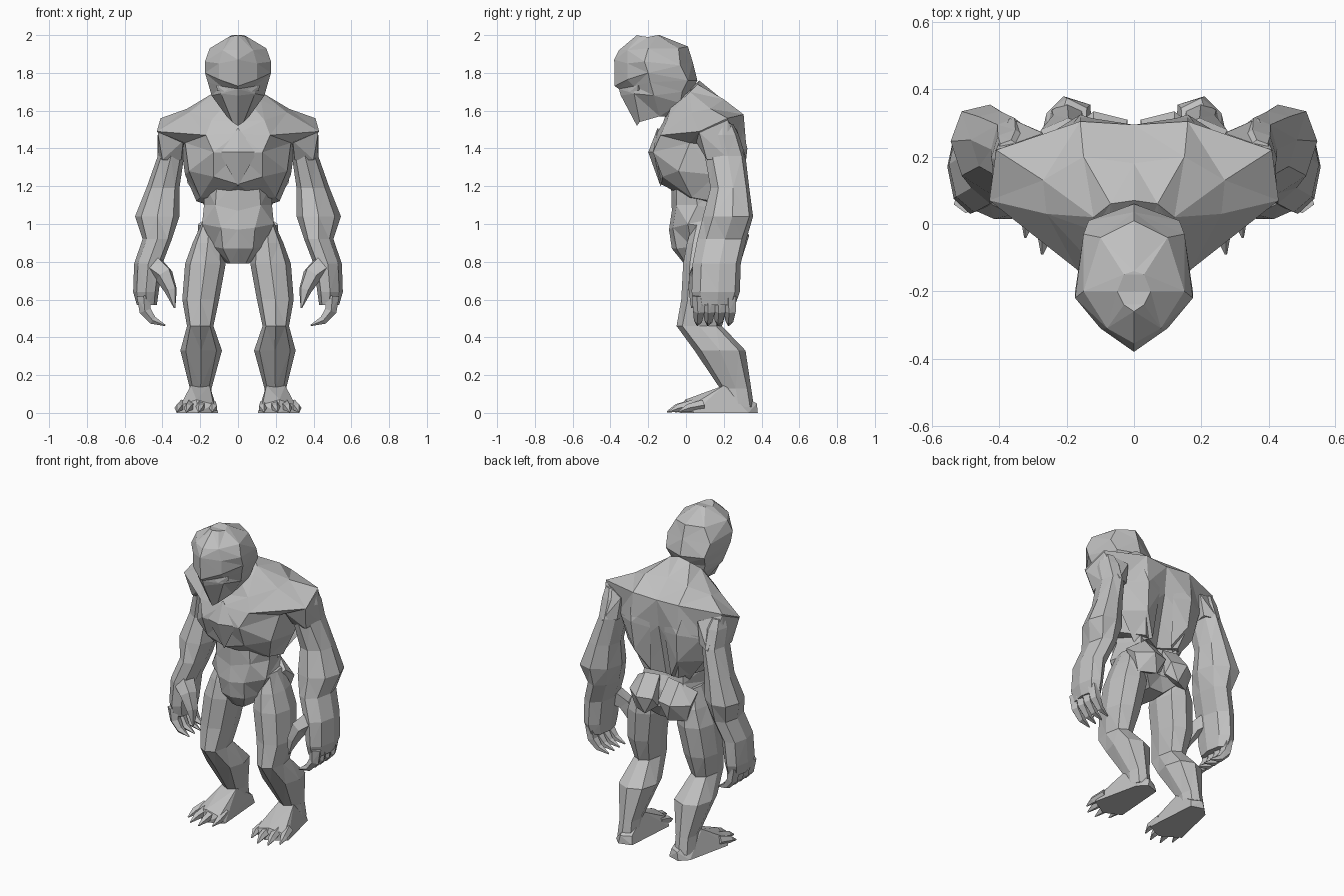
import bpy, bmesh, math
from mathutils import Vector
from mathutils.bvhtree import BVHTree

skin = bpy.data.materials.new("stone_grey")
skin.diffuse_color = (0.53, 0.53, 0.53, 1)


def finish(name, bm):
    """Turn a bmesh into a flat-shaded object."""
    bmesh.ops.remove_doubles(bm, verts=bm.verts, dist=0.0005)
    bmesh.ops.triangulate(bm, faces=bm.faces)
    bmesh.ops.recalc_face_normals(bm, faces=bm.faces)
    mesh = bpy.data.meshes.new(name)
    bm.to_mesh(mesh)
    bm.free()
    mesh.materials.append(skin)
    obj = bpy.data.objects.new(name, mesh)
    bpy.context.collection.objects.link(obj)
    return obj


def loft(name, rings):
    """Skin a stack of closed rings and cap both ends."""
    bm = bmesh.new()
    vs = [[bm.verts.new(p) for p in r] for r in rings]
    n = len(vs[0])
    for a, b in zip(vs, vs[1:]):
        for i in range(n):
            j = (i + 1) % n
            bm.faces.new((a[i], a[j], b[j], b[i]))
    bm.faces.new(vs[0])
    bm.faces.new(vs[-1])
    return finish(name, bm)


def half_loft(name, halves):
    """Rings given from front centre to back centre, mirrored in x."""
    return loft(name, [h + [(-x, y, z) for x, y, z in h[-2:0:-1]] for h in halves])


def both(name, maker, *args):
    """Make a right-hand part and its mirrored twin."""
    obj = maker("right_" + name, *args)
    bm = bmesh.new()
    bm.from_mesh(obj.data)
    for v in bm.verts:
        v.co.x *= -1
    finish("left_" + name, bm)


def limb(name, spans, skew=0, corner=1.05, sides=8):
    """Stack of eight-sided sections: z, x min, x max, y min, y max."""
    rings = []
    for z, x0, x1, y0, y1 in spans:
        ring = []
        for i in range(sides):
            a = math.tau * i / sides
            k = corner if i % 2 else 1
            dx = k * (x1 - x0) / 2 * math.cos(a)
            dy = k * (y1 - y0) / 2 * math.sin(a)
            ring.append(((x0 + x1) / 2 + dx, (y0 + y1) / 2 + dy + skew * dx, z))
        rings.append(ring)
    return loft(name, rings)


def hull(name, pts):
    bm = bmesh.new()
    for p in pts:
        bm.verts.new(p)
    bmesh.ops.convex_hull(bm, input=bm.verts)
    bmesh.ops.delete(bm, geom=[v for v in bm.verts if not v.link_faces], context='VERTS')
    return finish(name, bm)


def claw(name, path, radii, sides=5):
    """Tapered tube along a short path."""
    pts = [Vector(p) for p in path]
    rings = []
    for i, p in enumerate(pts):
        d = pts[min(i + 1, len(pts) - 1)] - pts[max(i - 1, 0)]
        q = d.to_track_quat('Z', 'Y')
        rings.append([p + q @ Vector((math.cos(math.tau * k / sides),
                                      math.sin(math.tau * k / sides), 0)) * radii[i]
                      for k in range(sides)])
    return loft(name, rings)


def inside(tree, p):
    """Ray parity test for a closed part."""
    d, hits = Vector((.31, .52, .79)).normalized(), 0
    while True:
        loc = tree.ray_cast(p, d)[0]
        if loc is None:
            return hits % 2 == 1
        p, hits = loc + d * 1e-5, hits + 1


# Head: crown, slanted brow, eye hollow, muzzle, chin
half_loft("head", [
    [(0, -.26, 2), (.03, -.24, 1.995), (.05, -.2, 1.99), (.03, -.15, 2), (0, -.14, 2)],
    [(0, -.355, 1.92), (.08, -.31, 1.92), (.15, -.2, 1.93), (.1, -.04, 1.93), (0, .01, 1.94)],
    [(0, -.38, 1.87), (.1, -.31, 1.85), (.175, -.22, 1.86), (.15, -.03, 1.84), (0, .035, 1.86)],
    [(0, -.378, 1.73), (.1, -.31, 1.765), (.175, -.2, 1.8), (.135, .01, 1.76), (0, .06, 1.76)],
    [(0, -.355, 1.715), (.09, -.275, 1.73), (.16, -.19, 1.75), (.12, -.02, 1.7), (0, .03, 1.7)],
    [(0, -.345, 1.68), (.09, -.275, 1.69), (.14, -.17, 1.68), (.1, -.03, 1.64), (0, 0, 1.63)],
    [(0, -.26, 1.52), (.03, -.245, 1.54), (.06, -.14, 1.57), (.04, -.09, 1.57), (0, -.09, 1.57)]])
both("eye", hull, [(.05, -.31, 1.715), (.115, -.255, 1.735), (.11, -.255, 1.705),
                   (.07, -.297, 1.7), (.08, -.22, 1.72)])

# Neck, shoulders and rib cage
half_loft("chest", [
    [(0, -.1, 1.6), (.08, -.08, 1.62), (.12, -.02, 1.66), (.12, .02, 1.7), (.07, .06, 1.74), (0, .07, 1.76)],
    [(0, -.12, 1.54), (.14, -.1, 1.55), (.26, .03, 1.59), (.27, .13, 1.61), (.15, .2, 1.66), (0, .18, 1.67)],
    [(0, -.155, 1.48), (.17, -.135, 1.47), (.43, .07, 1.49), (.41, .22, 1.56), (.16, .305, 1.58), (0, .295, 1.57)],
    [(0, -.17, 1.37), (.13, -.175, 1.38), (.28, .02, 1.43), (.3, .24, 1.4), (.16, .32, 1.4), (0, .275, 1.4)],
    [(0, -.13, 1.21), (.13, -.125, 1.25), (.26, -.04, 1.28), (.28, .16, 1.26), (.16, .3, 1.24), (0, .24, 1.25)],
    [(0, 0, 1.14), (.1, 0, 1.14), (.2, .03, 1.14), (.22, .14, 1.12), (.12, .25, 1.09), (0, .2, 1.07)]])
hull("sternum", [(0, -.15, 1.51), (.1, -.17, 1.38), (-.1, -.17, 1.38),
                 (0, -.2, 1.38), (0, -.135, 1.2), (0, -.05, 1.36)])
both("lat", hull, [(.06, .295, 1.5), (.18, .3, 1.5), (.05, .29, 1.38), (.16, .325, 1.4), (.28, .25, 1.38),
                   (.27, .2, 1.22), (.15, .305, 1.22), (.07, .25, 1.09), (.15, .18, 1.06)])
both("deltoid", hull, [(.29, .05, 1.44), (.425, .07, 1.485), (.41, .22, 1.55), (.4, .11, 1.34),
                       (.42, .22, 1.35), (.37, .315, 1.35), (.27, .27, 1.5), (.29, .28, 1.36), (.3, .12, 1.34)])

# Belly and pelvis
half_loft("abdomen", [
    [(0, -.08, 1.24), (.11, -.05, 1.24), (.18, .04, 1.22), (.12, .2, 1.2), (0, .19, 1.2)],
    [(0, -.075, 1.07), (.12, -.05, 1.1), (.18, .06, 1.1), (.14, .23, 1.05), (0, .19, 1.05)],
    [(0, -.09, .97), (.09, -.07, .98), (.19, .01, 1.0), (.17, .26, .97), (0, .23, .97)],
    [(0, -.075, .87), (.08, -.05, .87), (.13, .03, .88), (.14, .27, .87), (0, .24, .87)],
    [(0, -.01, .79), (.04, .0, .79), (.06, .1, .79), (.05, .2, .79), (0, .2, .79)]])
both("glute", hull, [(.03, .22, 1.06), (.12, .24, 1.06), (.21, .18, 1.0), (.215, .26, .94), (.12, .335, .94),
                     (.02, .31, .94), (.015, .26, .88), (.08, .3, .83), (.18, .25, .83), (.1, .1, .9)])

# Legs: hip, thigh, knee, calf, ankle
both("leg", limb, [(1.01, .11, .19, .04, .2), (.9, .08, .24, .005, .25), (.79, .065, .28, -.015, .26),
                   (.6, .1, .295, -.025, .235), (.46, .13, .27, -.05, .19), (.33, .085, .305, .045, .315),
                   (.13, .14, .255, .18, .345), (.03, .14, .26, .2, .36)])
both("foot", hull, [(.21, .38, 0), (.13, .355, 0), (.26, .33, 0), (.2, .375, .05), (.14, .345, .05),
                    (.15, .2, .145), (.25, .2, .145), (.105, .02, 0), (.325, .04, 0), (.13, 0, .045),
                    (.22, -.005, .07), (.305, .03, .04), (.21, -.03, 0)])
for i, (x, y) in enumerate([(.13, -.06), (.2, -.1), (.265, -.09), (.315, -.04)]):
    both(f"toe_{i + 1}", claw, [(.19 + (x - .19) * .8, y + .13, .042),
                                (x, y + .05, .026), (x + .008, y, .006)], [.03, .022, .004])

# Arms: shoulder, elbow, forearm, palm
both("arm", limb, [(1.53, .32, .41, .12, .25), (1.47, .28, .425, .08, .28), (1.36, .285, .425, .1, .315),
                   (1.19, .31, .485, .13, .335), (1.04, .31, .545, .09, .355), (.92, .35, .505, .06, .32),
                   (.79, .4, .55, .035, .29), (.64, .42, .555, .03, .285), (.57, .43, .535, .05, .26)], .2, 1.02)

# Hands: thumb and curled clawed fingers
both("thumb", claw, [(.45, .1, .78), (.39, .06, .73), (.355, .045, .65), (.335, .03, .555)],
     [.065, .052, .035, .004])
for i, y in enumerate([.07, .125, .18, .235]):
    both(f"finger_{i + 1}", claw, [(.5, y, .62), (.49, y, .54), (.45, y - .005, .49), (.385, y - .01, .463)],
         [.038, .033, .023, .004])

# Drop faces buried wholly inside a neighbouring part
parts = list(bpy.context.collection.objects)
trees = [BVHTree.FromPolygons([v.co for v in o.data.vertices], [p.vertices[:] for p in o.data.polygons])
         for o in parts]
for o, own in zip(parts, trees):
    bm = bmesh.new()
    bm.from_mesh(o.data)
    buried = []
    for f in bm.faces:
        probes = [v.co for v in f.verts] + [f.calc_center_median()]
        probes += [(e.verts[0].co + e.verts[1].co) / 2 for e in f.edges]
        if any(t is not own and all(inside(t, p) for p in probes) for t in trees):
            buried.append(f)
    bmesh.ops.delete(bm, geom=buried, context='FACES')
    bm.to_mesh(o.data)
    bm.free()
